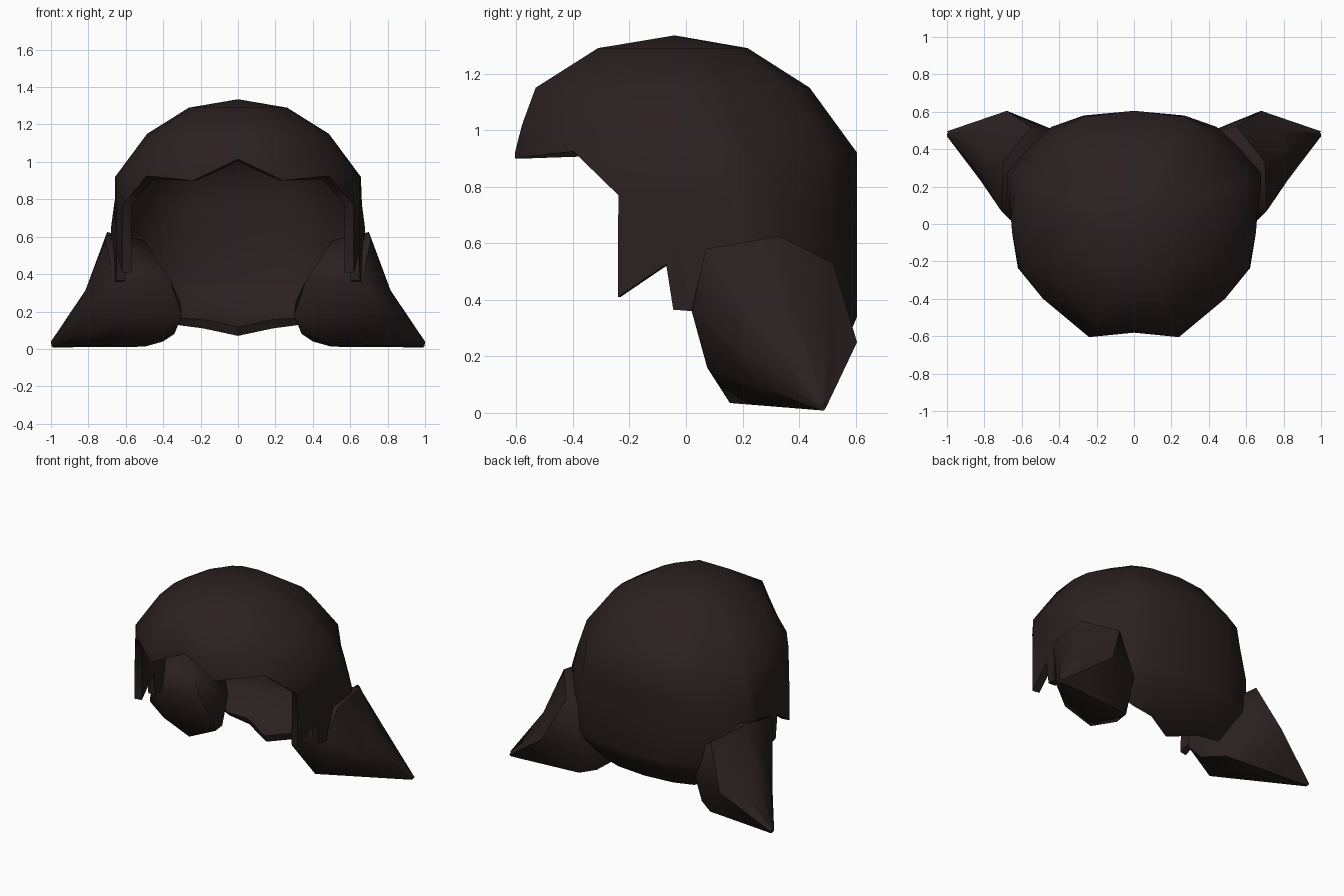
import bpy, bmesh
from mathutils import Vector

if "Cube" in bpy.data.objects:
    bpy.data.objects.remove(bpy.data.objects["Cube"], do_unlink=True)

mat = bpy.data.materials.new("dark brown hair")
mat.use_nodes = True
colour = (0.024, 0.0145, 0.015, 1)
mat.diffuse_color = colour
bsdf = mat.node_tree.nodes["Principled BSDF"]
bsdf.inputs["Base Color"].default_value = colour
bsdf.inputs["Roughness"].default_value = 0.8


def finish(bm, name, angle, thickness=0):
    bmesh.ops.remove_doubles(bm, verts=bm.verts, dist=0.002)
    bmesh.ops.recalc_face_normals(bm, faces=bm.faces)
    mesh = bpy.data.meshes.new(name)
    bm.to_mesh(mesh)
    bm.free()
    mesh.materials.append(mat)
    ob = bpy.data.objects.new(name, mesh)
    bpy.context.collection.objects.link(ob)
    bpy.ops.object.select_all(action="DESELECT")
    ob.select_set(True)
    bpy.context.view_layer.objects.active = ob
    if thickness:
        mod = ob.modifiers.new("shell", "SOLIDIFY")
        mod.thickness = thickness
        mod.offset = -1
        bpy.ops.object.modifier_apply(modifier=mod.name)
    bpy.ops.object.shade_smooth_by_angle(angle=angle)


def bridge(bm, a, b):
    n = len(a)
    for i in range(n):
        j = (i + 1) % n
        bm.faces.new((a[i], a[j], b[j], b[i]))


# Hair cap: vertical strands around a dome, each cut at its own height
lower = [(.92, 1), (.34, 1), (.28, .96), (.13, .77), (.07, .54), (0, .45)]
back_profile = [(1.335, 0), (1.29, .40), (1.15, .74)] + lower
front_profile = [(1.335, 0), (1.29, .48), (1.15, .87), (1.02, .955)] + lower


def reach(profile, z):
    for (z0, r0), (z1, r1) in zip(profile, profile[1:]):
        if z >= z1:
            return r0 + (r1 - r0) * (z0 - z) / (z0 - z1)


# x, y at the widest level, height of the cut end, narrowing of the dome above;
# front to back on one side
half = [(0, -.605, 1.015, 1), (.24, -.605, .90, 1), (.49, -.40, .925, 1),
        (.62, -.24, .77, .99), (.62, -.24, .41, .99), (.648, -.07, .525, 1),
        (.652, -.045, .365, 1), (.657, .02, .36, 1), (.68, .18, .36, .94),
        (.68, .27, .34, .89), (.56, .41, .22, .90), (.44, .52, .13, .95),
        (.27, .58, .11, .99), (0, .605, .07, 1)]
strands = half + [(-x, y, end, t) for x, y, end, t in half[-2:0:-1]]
middle = -.04

bm = bmesh.new()
rows = []
for level in (1.29, 1.15, 1.03, .92, .77, .64, .34, .28, .13, 0):
    row = []
    for x, y, end, narrow in strands:
        z = max(level, end)
        w = min(1, max(0, (middle - y) / .56)) ** 2
        r = reach(back_profile, z) * (1 - w) + reach(front_profile, z) * w
        r *= 1 + (narrow - 1) * min(1, max(0, (z - .66) / .26))
        row.append(bm.verts.new((x * r, middle + (y - middle) * r, z)))
    rows.append(row)
crown = bm.verts.new((0, middle, 1.335))
for i in range(len(strands)):
    bm.faces.new((crown, rows[0][i], rows[0][(i + 1) % len(strands)]))
for a, b in zip(rows, rows[1:]):
    bridge(bm, a, b)
finish(bm, "hair_cap", 0.9, 0.05)

# Side tails: a rounded inner end, a wide ring and a pointed outer tip
tip = Vector((1.016, .49, .008))
inner = [(.50, .30, .58), (.45, .14, .50), (.36, .10, .36), (.30, .16, .18),
         (.34, .24, .08), (.40, .40, .04), (.42, .50, .25), (.44, .44, .45)]
wide = [(.70, .33, .625), (.71, .07, .58), (.66, .02, .36), (.62, .075, .16),
        (.48, .155, .035), (.50, .45, .012), (.68, .605, .25), (.55, .52, .53)]
wide = [Vector(p) for p in wide]
# the upper side of each tail dips a little on its way to the tip
waist = [p.lerp(tip, .45) - Vector((.14, 0, .08)) * max(0, p.z - .37) for p in wide]
point = [p.lerp(tip, .95) for p in wide]
for side, name in ((1, "left_tail"), (-1, "right_tail")):
    bm = bmesh.new()
    loops = [[bm.verts.new((p[0] * side, p[1], p[2])) for p in ring]
             for ring in (inner, wide, waist, point)]
    for a, b in zip(loops, loops[1:]):
        bridge(bm, a, b)
    root = bm.verts.new((.31 * side, .32, .26))
    for i in range(8):
        bm.faces.new((root, loops[0][i], loops[0][(i + 1) % 8]))
    bm.faces.new(loops[-1])
    finish(bm, name, 1.0)
